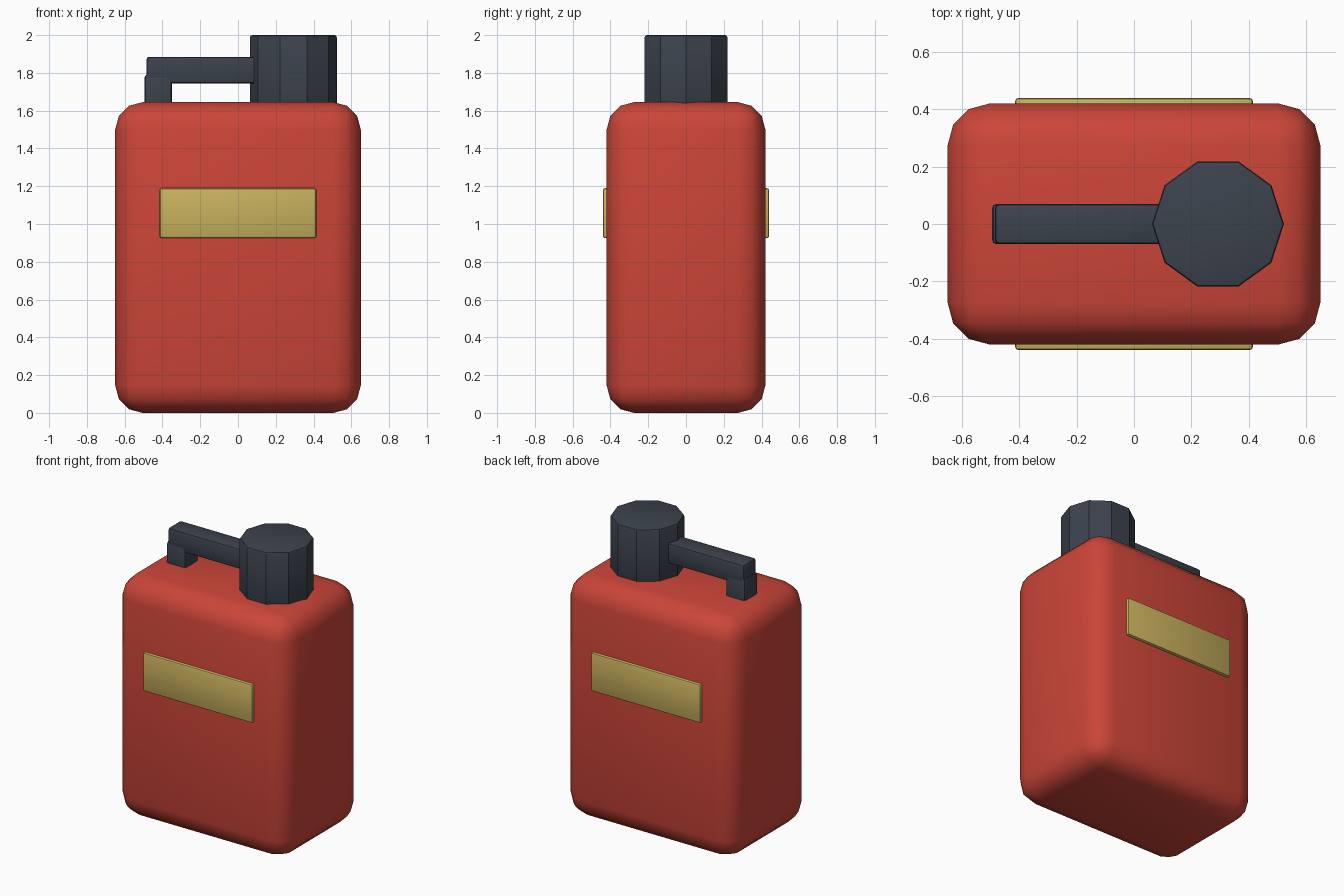
import bpy, math

cube = bpy.data.objects.get("Cube")
if cube:
    bpy.data.objects.remove(cube, do_unlink=True)


def material(name, rgb):
    m = bpy.data.materials.new(name)
    m.use_nodes = True
    m.diffuse_color = (*rgb, 1)
    m.node_tree.nodes["Principled BSDF"].inputs["Base Color"].default_value = (*rgb, 1)
    return m


red = material("red paint", (0.60, 0.06, 0.04))
gold = material("gold label", (0.58, 0.44, 0.11))
dark = material("dark plastic", (0.045, 0.055, 0.075))


def finish(obj, name, mat, width, segments):
    """Name, colour, bevel and smooth the active object."""
    obj.name = name
    obj.data.materials.append(mat)
    mod = obj.modifiers.new("Bevel", 'BEVEL')
    mod.width = width
    mod.segments = segments
    mod.limit_method = 'ANGLE'
    mod.angle_limit = math.radians(40)
    bpy.ops.object.modifier_apply(modifier=mod.name)
    bpy.ops.object.shade_smooth_by_angle(angle=math.radians(30))
    return obj


def box(name, lo, hi, mat, width, segments=2):
    centre = [(a + b) / 2 for a, b in zip(lo, hi)]
    bpy.ops.mesh.primitive_cube_add(size=1, location=centre)
    obj = bpy.context.object
    obj.scale = [b - a for a, b in zip(lo, hi)]
    bpy.ops.object.transform_apply(location=False, rotation=False, scale=True)
    return finish(obj, name, mat, width, segments)


# Rounded can
box("can_body", (-0.65, -0.42, 0), (0.65, 0.42, 1.645), red, 0.145, 3)

# Label plates on the front and back
for name, side in (("front_label", -1), ("back_label", 1)):
    y0, y1 = sorted((side * 0.39, side * 0.44))
    box(name, (-0.415, y0, 0.925), (0.415, y1, 1.19), gold, 0.012)

# Carrying handle: upright post and bar running into the cap
box("handle_post", (-0.495, -0.07, 1.58), (-0.35, 0.07, 1.79), dark, 0.015)
box("handle_bar", (-0.485, -0.07, 1.745), (0.10, 0.07, 1.885), dark, 0.015)

# Ten-sided cap
bpy.ops.mesh.primitive_cylinder_add(vertices=10, radius=0.23, depth=0.42,
                                    location=(0.293, 0, 1.79),
                                    rotation=(0, 0, math.radians(18)))
bpy.ops.object.transform_apply(location=False, rotation=True, scale=False)
finish(bpy.context.object, "cap", dark, 0.012, 2)
